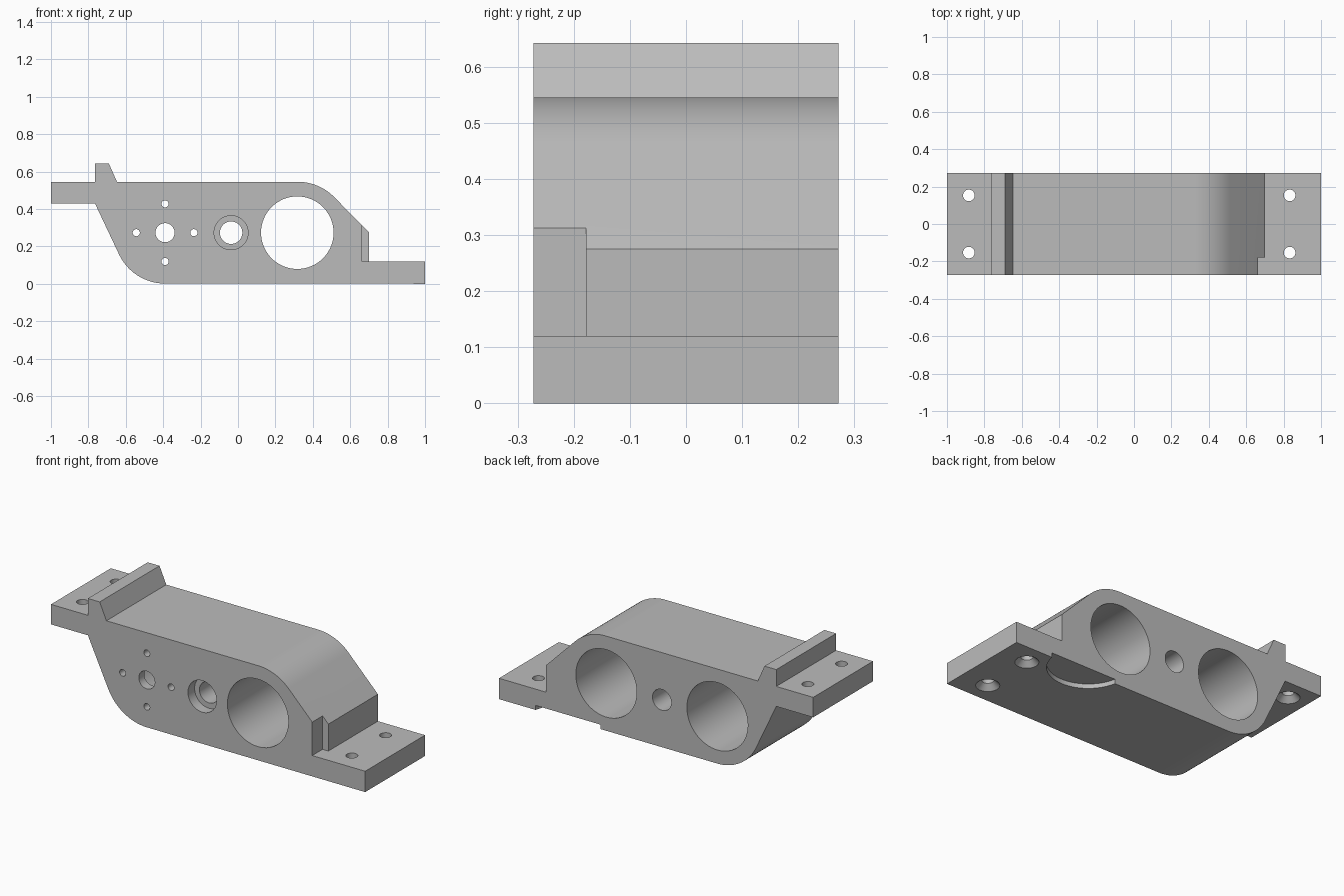
import bpy, bmesh
from math import radians, sin, cos
from mathutils import Matrix, Vector

cube = bpy.data.objects.get("Cube")
if cube:
    bpy.data.objects.remove(cube, do_unlink=True)

HALF = 0.272      # half the block width
AXIS_Z = 0.273    # height of the bore axes
EPS = 0.02

grey = bpy.data.materials.new("machined_grey")
grey.use_nodes = True
colour = (0.5, 0.5, 0.5, 1)
grey.diffuse_color = colour
grey.node_tree.nodes["Principled BSDF"].inputs["Base Color"].default_value = colour


def finish(name, bm):
    bmesh.ops.recalc_face_normals(bm, faces=bm.faces)
    mesh = bpy.data.meshes.new(name)
    bm.to_mesh(mesh)
    bm.free()
    mesh.materials.append(grey)
    obj = bpy.data.objects.new(name, mesh)
    bpy.context.collection.objects.link(obj)
    return obj


def arc(cx, cz, r, start, end, steps):
    angles = [radians(start + (end - start) * i / steps) for i in range(steps + 1)]
    return [(cx + r * cos(a), cz + r * sin(a)) for a in angles]


def extrude_profile(name, points, y0, y1):
    bm = bmesh.new()
    face = bm.faces.new([bm.verts.new((x, y0, z)) for x, z in points])
    new = bmesh.ops.extrude_face_region(bm, geom=[face])["geom"]
    bmesh.ops.translate(bm, vec=(0, y1 - y0, 0),
                        verts=[v for v in new if isinstance(v, bmesh.types.BMVert)])
    return finish(name, bm)


def round_cutter(start, end, r1, r2=None):
    """Cylinder or cone running from one point to another."""
    a, b = Vector(start), Vector(end)
    turn = (b - a).to_track_quat('Z', 'Y').to_matrix().to_4x4()
    bm = bmesh.new()
    bmesh.ops.create_cone(bm, cap_ends=True, segments=64, radius1=r1,
                          radius2=r1 if r2 is None else r2, depth=(b - a).length,
                          matrix=Matrix.Translation((a + b) / 2) @ turn)
    return finish("cutter", bm)


def bore(x, z, r, y0, y1):
    return round_cutter((x, y0, z), (x, y1, z), r)


def cut(target, cutter):
    mod = target.modifiers.new("cut", 'BOOLEAN')
    mod.operation = 'DIFFERENCE'
    mod.solver = 'EXACT'
    mod.object = cutter
    cutter.hide_render = True
    bpy.context.view_layer.objects.active = target
    bpy.ops.object.modifier_apply(modifier=mod.name)
    bpy.data.objects.remove(cutter, do_unlink=True)


# Block side profile with flanges, ridge and rounded shoulders
profile = [(-1, 0.43), (-1, 0.545), (-0.765, 0.545), (-0.765, 0.642),
           (-0.69, 0.642), (-0.647, 0.545)]
profile += arc(0.32, AXIS_Z, HALF, 90, 45, 12)
profile += [(0.70, 0.275), (0.70, 0.12), (1, 0.12), (1, 0)]
profile += arc(-0.39, AXIS_Z, HALF, 270, 205.2, 16)
profile += [(-0.765, 0.43)]
body = extrude_profile("bracket_block", profile, -HALF, HALF)

# Relief at the front corner of the low shoulder
cut(body, extrude_profile("cutter", [(0.663, 0.12), (0.75, 0.12), (0.75, 0.4), (0.663, 0.4)],
                          -HALF - EPS, -0.178))

# Large through bore, and blind bore open to the back
front, back = -HALF - EPS, HALF + EPS
cut(body, bore(0.317, AXIS_Z, 0.194, front, back))
cut(body, bore(-0.39, AXIS_Z, 0.194, -HALF + 0.05, back))

# Centre hole and its ring of small holes in the front wall
cut(body, bore(-0.39, AXIS_Z, 0.051, front, 0))
for dx, dz in ((1, 0), (-1, 0), (0, 1), (0, -1)):
    cut(body, bore(-0.39 + 0.154 * dx, AXIS_Z + 0.154 * dz, 0.019, front, 0))

# Middle hole with a front counterbore
cut(body, bore(-0.037, AXIS_Z, 0.06, front, back))
cut(body, bore(-0.037, AXIS_Z, 0.091, front, -HALF + 0.06))

# Flange screw holes, countersunk from below
for x, base, top in ((0.832, 0, 0.12), (-0.883, 0.43, 0.545)):
    for y in (-0.153, 0.153):
        cut(body, round_cutter((x, y, base - EPS), (x, y, top + EPS), 0.031))
        cut(body, round_cutter((x, y, base - 0.01), (x, y, base + 0.03), 0.071, 0.031))

# Shallow round pocket under the back edge
cut(body, round_cutter((0.56, 0.31, -EPS), (0.56, 0.31, 0.026), 0.21))

# Smooth bores and shoulders, crisp edges elsewhere
bpy.ops.object.select_all(action='DESELECT')
body.select_set(True)
bpy.context.view_layer.objects.active = body
bpy.ops.object.shade_smooth_by_angle(angle=radians(20))
